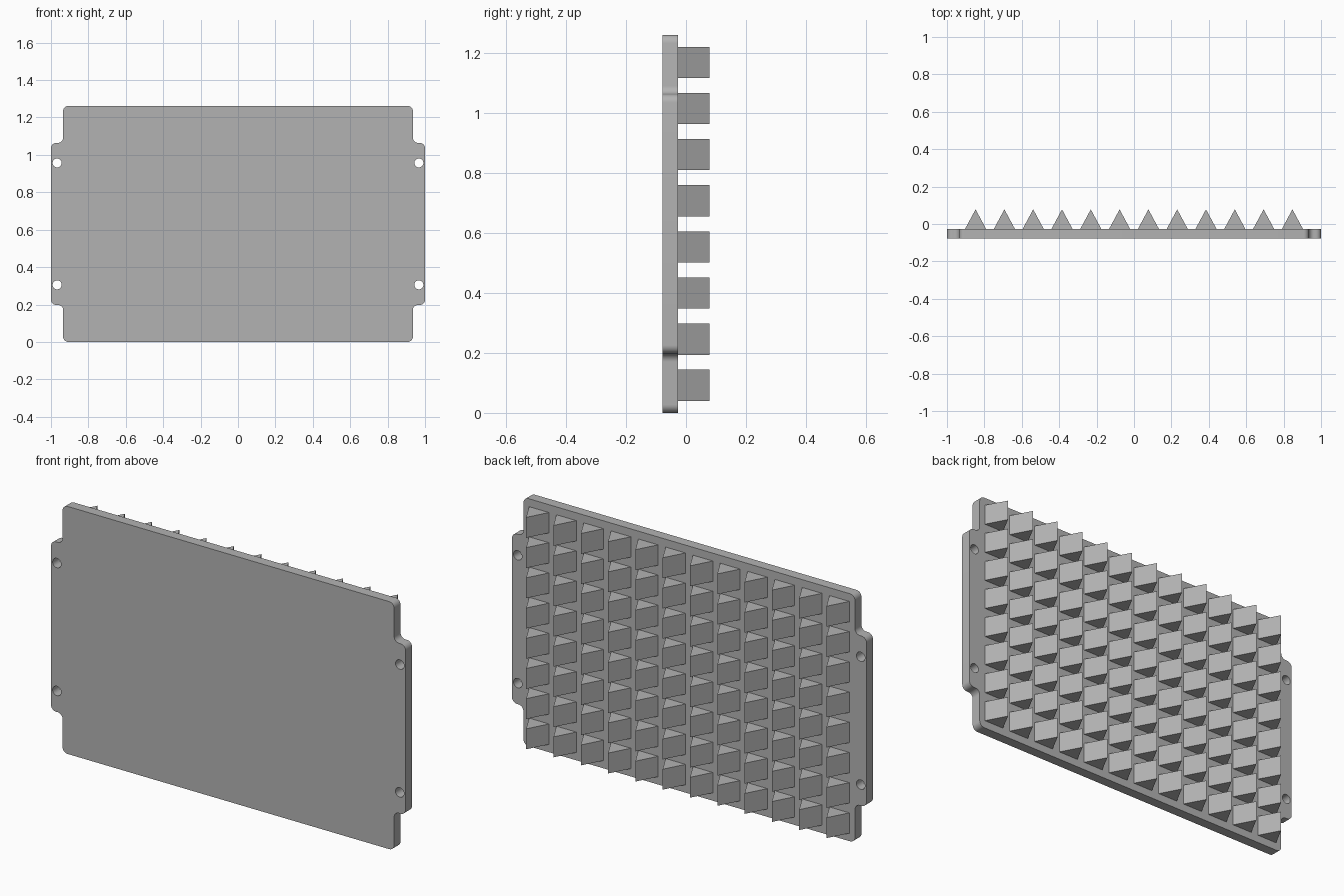
import bpy, bmesh, math
from mathutils import Vector

cube = bpy.data.objects.get("Cube")
if cube:
    bpy.data.objects.remove(cube, do_unlink=True)

HEIGHT = 1.262          # overall plate height
FRONT, BACK, TIP = -0.078, -0.026, 0.078
FILLET = 0.028

grey = bpy.data.materials.new("plain grey")
grey.use_nodes = True
colour = (0.45, 0.45, 0.45, 1)
grey.diffuse_color = colour
grey.node_tree.nodes["Principled BSDF"].inputs["Base Color"].default_value = colour


def finish(bm, name):
    """Turn a bmesh into a named object."""
    bmesh.ops.recalc_face_normals(bm, faces=bm.faces)
    mesh = bpy.data.meshes.new(name)
    bm.to_mesh(mesh)
    bm.free()
    mesh.materials.append(grey)
    obj = bpy.data.objects.new(name, mesh)
    bpy.context.collection.objects.link(obj)
    return obj


def rounded(corners, radius, steps=8):
    """Replace every right-angled corner with an arc."""
    points = []
    for i, p in enumerate(corners):
        to_prev = (corners[i - 1] - p).normalized()
        to_next = (corners[(i + 1) % len(corners)] - p).normalized()
        centre = p + radius * (to_prev + to_next)
        for s in range(steps + 1):
            t = math.pi / 2 * s / steps
            points.append(centre - radius * (to_next * math.cos(t) + to_prev * math.sin(t)))
    return points


def circle(x, z, radius, sides=32):
    angles = [math.tau * i / sides for i in range(sides)]
    return [Vector((x + radius * math.cos(a), z + radius * math.sin(a))) for a in angles]


# Plate: stepped outline with filleted corners and four through holes
quarter = [(1, 0.433), (0.935, 0.433), (0.935, HEIGHT / 2)]
half = quarter + [(-x, z) for x, z in reversed(quarter)]
outline = [Vector((x, z + HEIGHT / 2)) for x, z in half]
outline += [Vector((-x, -z + HEIGHT / 2)) for x, z in half]
loops = [rounded(outline, FILLET)]
for sx in (-1, 1):
    for sz in (-1, 1):
        loops.append(circle(sx * 0.967, HEIGHT / 2 + sz * 0.326, 0.024))

bm = bmesh.new()
for loop in loops:
    verts = [bm.verts.new((p.x, FRONT, p.y)) for p in loop]
    for i, v in enumerate(verts):
        bm.edges.new((verts[i - 1], v))
bmesh.ops.triangle_fill(bm, use_beauty=True, edges=bm.edges[:], normal=(0, -1, 0))
extruded = bmesh.ops.extrude_face_region(bm, geom=bm.faces[:], use_keep_orig=True)
moved = [g for g in extruded["geom"] if isinstance(g, bmesh.types.BMVert)]
bmesh.ops.translate(bm, verts=moved, vec=(0, BACK - FRONT, 0))
plate = finish(bm, "plate")
bpy.ops.object.select_all(action="DESELECT")
plate.select_set(True)
bpy.context.view_layer.objects.active = plate
bpy.ops.object.shade_smooth_by_angle(angle=math.radians(30))

# Grid of triangular prisms on the back
COLUMNS, ROWS, PITCH, PRISM = 12, 8, 0.154, 0.104
bm = bmesh.new()
for c in range(COLUMNS):
    for r in range(ROWS):
        x = (c - (COLUMNS - 1) / 2) * PITCH
        z = HEIGHT / 2 + (r - (ROWS - 1) / 2) * PITCH - PRISM / 2
        section = [(x - 0.056, BACK), (x + 0.056, BACK), (x, TIP)]
        base = bm.faces.new([bm.verts.new((px, py, z)) for px, py in section])
        top = bmesh.ops.extrude_face_region(bm, geom=[base], use_keep_orig=True)
        up = [g for g in top["geom"] if isinstance(g, bmesh.types.BMVert)]
        bmesh.ops.translate(bm, verts=up, vec=(0, 0, PRISM))
finish(bm, "prism_grid")
